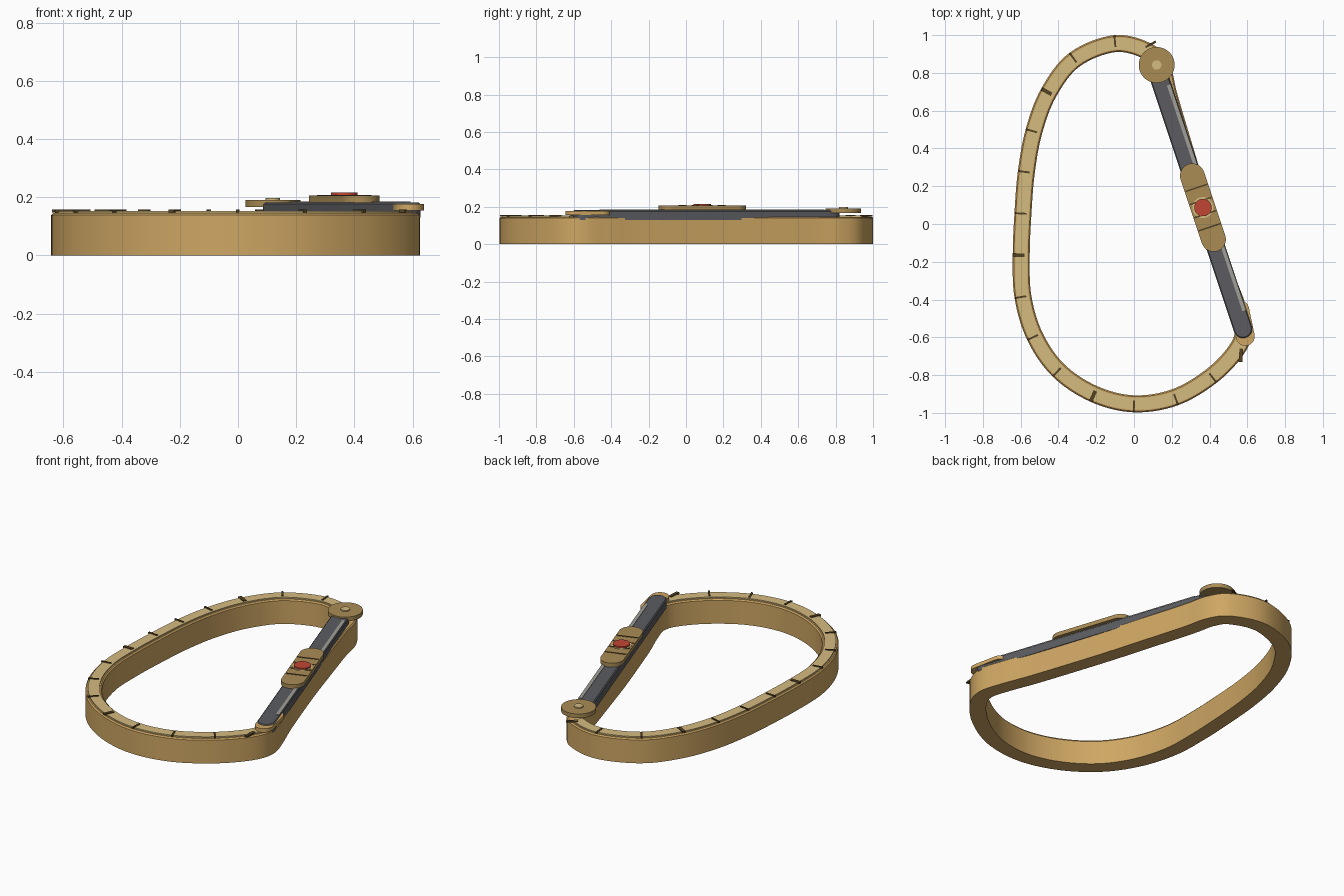
import bpy, bmesh, math
from mathutils import Vector

if "Cube" in bpy.data.objects:
    bpy.data.objects.remove(bpy.data.objects["Cube"])


def material(name, r, g, b):
    m = bpy.data.materials.new(name)
    lin = [(c / 255) ** 2.2 for c in (r, g, b)]
    m.diffuse_color = (*lin, 1)
    m.use_nodes = True
    m.node_tree.nodes["Principled BSDF"].inputs["Base Color"].default_value = m.diffuse_color
    return m


TAN = material("tan", 205, 165, 99)
DARK_TAN = material("dark_tan", 168, 139, 86)
PALE = material("pale", 212, 186, 126)
GREY = material("grey", 92, 93, 97)
LIGHT = material("light_grey", 160, 157, 150)
BROWN = material("brown", 84, 68, 40)
RED = material("red", 192, 72, 56)


def finish(name, bm, mat):
    bmesh.ops.recalc_face_normals(bm, faces=bm.faces)
    me = bpy.data.meshes.new(name)
    bm.to_mesh(me)
    bm.free()
    ob = bpy.data.objects.new(name, me)
    bpy.context.collection.objects.link(ob)
    me.materials.append(mat)
    bpy.ops.object.select_all(action='DESELECT')
    ob.select_set(True)
    bpy.context.view_layer.objects.active = ob
    bpy.ops.object.shade_smooth_by_angle(angle=math.radians(30))
    return ob


def sweep(name, path, section, mat, closed):
    """Sweep an (outward offset, height) section along (point, normal) pairs."""
    bm = bmesh.new()
    rings = []
    for p, n in path:
        rings.append([bm.verts.new((p.x + n.x * o, p.y + n.y * o, z)) for o, z in section])
    k = len(section)
    for i in range(len(rings) if closed else len(rings) - 1):
        a, b = rings[i], rings[(i + 1) % len(rings)]
        for j in range(k):
            bm.faces.new((a[j], a[(j + 1) % k], b[(j + 1) % k], b[j]))
    if not closed:
        bm.faces.new(rings[0])
        bm.faces.new(rings[-1])
    return finish(name, bm, mat)


def capsule(name, a, b, r, z0, z1, mat, chamfer=0.0, steps=16):
    """Round-ended plate from a to b; a == b gives a disc."""
    a, b = Vector(a), Vector(b)
    ang = math.atan2(b.y - a.y, b.x - a.x)
    levels = [(r, z0), (r, z1)]
    if chamfer:
        levels = [(r, z0), (r, z1 - chamfer), (r - chamfer, z1)]
    bm = bmesh.new()
    rings = []
    for rad, z in levels:
        ring = []
        for c, start in ((b, ang - math.pi / 2), (a, ang + math.pi / 2)):
            for i in range(steps + 1):
                t = start + math.pi * i / steps
                ring.append(bm.verts.new((c.x + rad * math.cos(t), c.y + rad * math.sin(t), z)))
        rings.append(ring)
    for lo, hi in zip(rings, rings[1:]):
        for i in range(len(lo)):
            j = (i + 1) % len(lo)
            bm.faces.new((lo[i], lo[j], hi[j], hi[i]))
    bm.faces.new(rings[0])
    bm.faces.new(rings[-1])
    bmesh.ops.remove_doubles(bm, verts=bm.verts, dist=1e-5)
    return finish(name, bm, mat)


def bar(name, c, d, length, width, z0, z1, mat):
    """Small box centred on c with its length along d."""
    d = Vector(d).normalized()
    path = [(Vector(c) + d * s * length / 2, Vector((-d.y, d.x))) for s in (-1, 1)]
    w = width / 2
    return sweep(name, path, [(-w, z0), (w, z0), (w, z1), (-w, z1)], mat, False)


# Centre line of the loop, counter-clockwise from the hinge
CTRL = [Vector(p) for p in (
    (.08, .91), (-.10, .955), (-.315, .87), (-.452, .695), (-.53, .49), (-.57, .275),
    (-.588, .055), (-.597, -.165), (-.588, -.385), (-.525, -.595), (-.40, -.775),
    (-.212, -.90), (0, -.952), (.218, -.917), (.41, -.805), (.54, -.67), (.58, -.56),
    (.545, -.43), (.477, -.25), (.35, .13), (.265, .41), (.185, .68), (.15, .82))]
SUB = 8
N = len(CTRL)
pts = []
for i in range(N):
    p0, p1, p2, p3 = (CTRL[(i + k) % N] for k in (-1, 0, 1, 2))
    for s in range(SUB):
        t = s / SUB
        pts.append(0.5 * (2 * p1 + (p2 - p0) * t + (2 * p0 - 5 * p1 + 4 * p2 - p3) * t ** 2
                          + (3 * p1 - p0 - 3 * p2 + p3) * t ** 3))
path = []
for i, p in enumerate(pts):
    tan = (pts[(i + 1) % len(pts)] - pts[i - 1]).normalized()
    path.append((p, Vector((tan.y, -tan.x))))

# Loop body and the pale inlay on its top
sweep("loop_body", path, [(-.045, 0), (.045, 0), (.045, .139), (.038, .146),
                          (-.038, .146), (-.045, .139)], TAN, True)
sweep("inlay_strip", path[:SUB * 15 + 5], [(-.031, .14), (.031, .14), (.031, .153), (-.031, .153)],
      PALE, False)

# Scale ticks, every fourth one bold
for i in range(1, 15):
    p, n = path[i * SUB]
    bar(f"tick_{i}", p + n * .012, n, .06, .02 if i % 4 == 3 else .01, .148, .157, BROWN)
bar("tick_0", (.088, .951), (.055, .03), .062, .011, .148, .157, BROWN)
bar("tick_15", (.566, -.695), (.005, .07), .07, .02, .148, .157, BROWN)

# Gate bar, highlight strip and latch
A, B = Vector((.135, .77)), Vector((.577, -.555))
D = (B - A).normalized()
SIDE = Vector((-D.y, D.x))
capsule("gate_bar", A, B, .05, .13, .182, GREY, .006)
mid = Vector((.372, .135)) + SIDE * .012
bar("gate_highlight", mid, D, 1.26, .02, .178, .185, LIGHT)
capsule("gate_latch", (.56, -.455), (.589, -.595), .05, .155, .177, TAN)

# Hinge disc and pin
H = Vector((.12, .842))
capsule("hinge_disc", H, H + D * 1e-6, .095, .166, .191, DARK_TAN, 0, 24)
capsule("hinge_pin", H, H + D * 1e-6, .025, .185, .198, PALE)

# Locking sleeve with ridges and red button
C = Vector((.365, .087))
capsule("lock_sleeve", C - D * .178, C + D * .178, .065, .182, .206, DARK_TAN)
for i, s in enumerate((-.11, -.037, .037, .11)):
    bar(f"sleeve_ridge_{i}", C + D * s, SIDE, .122, .008, .2, .2085, BROWN)
capsule("button_ring", C, C + D * 1e-6, .056, .2, .208, PALE)
capsule("red_button", C, C + D * 1e-6, .046, .2, .216, RED)
